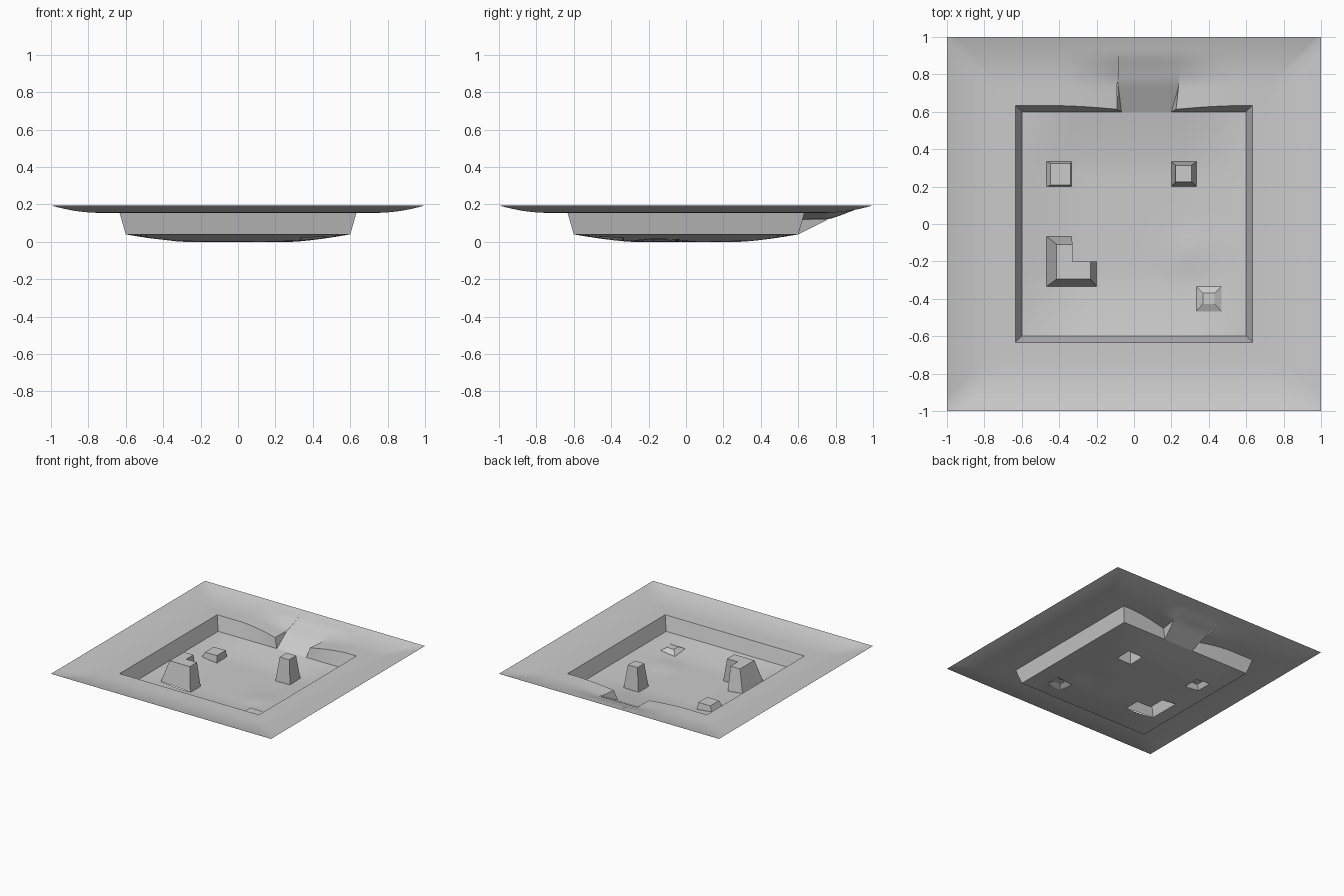
import bpy, bmesh, math
from mathutils import Vector

if "Cube" in bpy.data.objects:
    bpy.data.objects.remove(bpy.data.objects["Cube"])

CELL = 2 / 15
clamp = lambda t: max(0.0, min(1.0, t))


def floor_z(x, y):
    # shallow bowl with one gentle bump
    g = lambda a: 1 - clamp((abs(a) - 0.28) / 0.32) ** 1.4
    bump = 0.012 * math.exp(-((x - 0.3) ** 2 + (y + 0.15) ** 2) / 0.012)
    return 0.04 - 0.04 * g(x) * g(y) + bump * g(x) * g(y)


def sag(x):
    # how much the ground sinks beside the entrance
    d = max(-0.09 - x, x - 0.225, 0)
    return (1 - clamp(d / 0.33)) ** 1.6


def ground_z(x, y):
    k = clamp((max(abs(x), abs(y)) - 0.73) / 0.27)
    fade = 1 - clamp((y - 0.76) / 0.14)
    dip = 0.035 * sag(x) * fade if y > 0.3 else 0
    return 0.155 + 0.04 * k ** 2 - dip


def ramp_z(x, y):
    return 0.04 + 0.08 * (y - 0.6) / 0.16 if y < 0.76 else ground_z(x, y)


def seg(a, b):
    a, b = Vector(a), Vector(b)
    return lambda t: a.lerp(b, t)


def lift(curve, zf):
    def f(t):
        p = curve(t)
        return Vector((p.x, p.y, zf(p.x, p.y)))
    return f


def patch(bm, lo, hi, n, m, zf=None):
    # ruled surface between two curves, optionally draped on a height field
    rows = []
    for j in range(m + 1):
        row = []
        for i in range(n + 1):
            p = lo(i / n).lerp(hi(i / n), j / m)
            row.append(bm.verts.new((p.x, p.y, zf(p.x, p.y) if zf else p.z)))
        rows.append(row)
    for j in range(m):
        for i in range(n):
            bm.faces.new((rows[j][i], rows[j][i + 1], rows[j + 1][i + 1], rows[j + 1][i]))


def finish(bm, name, smooth):
    bmesh.ops.remove_doubles(bm, verts=bm.verts, dist=0.0005)
    bm.normal_update()
    for f in bm.faces:
        f.smooth = smooth
        if f.normal.z < 0:
            f.normal_flip()
    me = bpy.data.meshes.new(name)
    bm.to_mesh(me)
    bm.free()
    ob = bpy.data.objects.new(name, me)
    bpy.context.collection.objects.link(ob)
    return ob


# Pit floor, with the cells under the blocks left open
holes = {(1, 6), (6, 6), (1, 3), (1, 2), (2, 2), (7, 1)}
bm = bmesh.new()
for i in range(9):
    for j in range(9):
        if (i, j) in holes:
            continue
        x, y = -0.6 + i * CELL, -0.6 + j * CELL
        patch(bm, seg((x, y), (x + CELL, y)), seg((x, y + CELL), (x + CELL, y + CELL)), 3, 3, floor_z)
finish(bm, "pit_floor", True)

# Edges of the pit: bottom (B) and top (T)
B, T = 0.6, 0.633


def back_top(x0, x1):
    def f(t):
        x = x0 + (x1 - x0) * t
        return Vector((x, T - 0.02 * sag(x)))
    return f


sides = [((-1, -1), (1, -1)), ((-1, -1), (-1, 1)), ((1, -1), (1, 1))]
tops = [(back_top(-T, -0.092), seg((-B, B), (-0.067, B)), seg((-1, 1), (-0.085, 1))),
        (back_top(T, 0.225), seg((B, B), (0.2, B)), seg((1, 1), (0.265, 1)))]

# Surrounding ground and pit walls
ground, walls = bmesh.new(), bmesh.new()
for a, b in sides:
    a, b = Vector(a), Vector(b)
    patch(ground, seg(a * T, b * T), seg(a, b), 24, 12, ground_z)
    patch(walls, lift(seg(a * B, b * B), floor_z), lift(seg(a * T, b * T), ground_z), 24, 1)
for top, bottom, outer in tops:
    patch(ground, top, outer, 24, 12, ground_z)
    patch(walls, lift(bottom, floor_z), lift(top, ground_z), 24, 1)

# Cheeks of the entrance, running out to a point
for x0, x1, tip in ((-0.067, -0.092, -0.087), (0.2, 0.225, 0.245)):
    end = (tip, 0.76, 0.12)
    patch(walls, seg((x0, B, 0.04), end), seg((x1, 0.613, 0.12), end), 6, 1)
finish(ground, "surrounding_ground", True)
finish(walls, "pit_walls", False)

# Entrance ramp
bm = bmesh.new()
mid = seg((-0.087, 0.76), (0.245, 0.76))
patch(bm, seg((-0.067, B), (0.2, B)), mid, 6, 5, ramp_z)
patch(bm, mid, seg((-0.085, 1), (0.265, 1)), 6, 8, ramp_z)
finish(bm, "entrance_ramp", True)


# Tapered blocks, open underneath
def block(name, base, top, h):
    bm = bmesh.new()
    lo = [bm.verts.new((x, y, floor_z(x, y))) for x, y in base]
    hi = [bm.verts.new((x, y, h)) for x, y in top]
    for i in range(len(lo)):
        k = (i + 1) % len(lo)
        bm.faces.new((lo[i], lo[k], hi[k], hi[i]))
    bm.faces.new(hi)
    finish(bm, name, False)


def rect(x0, x1, y0, y1):
    return [(x0, y0), (x1, y0), (x1, y1), (x0, y1)]


def ell(x0, x1, x2, y0, y1, y2):
    return [(x0, y0), (x2, y0), (x2, y1), (x1, y1), (x1, y2), (x0, y2)]


a, b, c = 1.5 * CELL, 2.5 * CELL, 3.5 * CELL
block("low_block", rect(-c, -b, a, b), rect(-c + 0.02, -b - 0.005, a + 0.008, b - 0.01), 0.06)
block("tall_block", rect(a, b, a, b), rect(a + 0.022, b - 0.025, a + 0.025, b - 0.02), 0.192)
block("small_block", rect(b, c, -c, -b), rect(b + 0.035, c - 0.035, -c + 0.04, -b - 0.035), 0.042)
block("corner_block", ell(-c, -b, -a, -b, -a, -CELL / 2),
      ell(-c + 0.052, -b + 0.005, -a - 0.032, -b + 0.038, -a - 0.001, -CELL / 2 - 0.042), 0.19)
